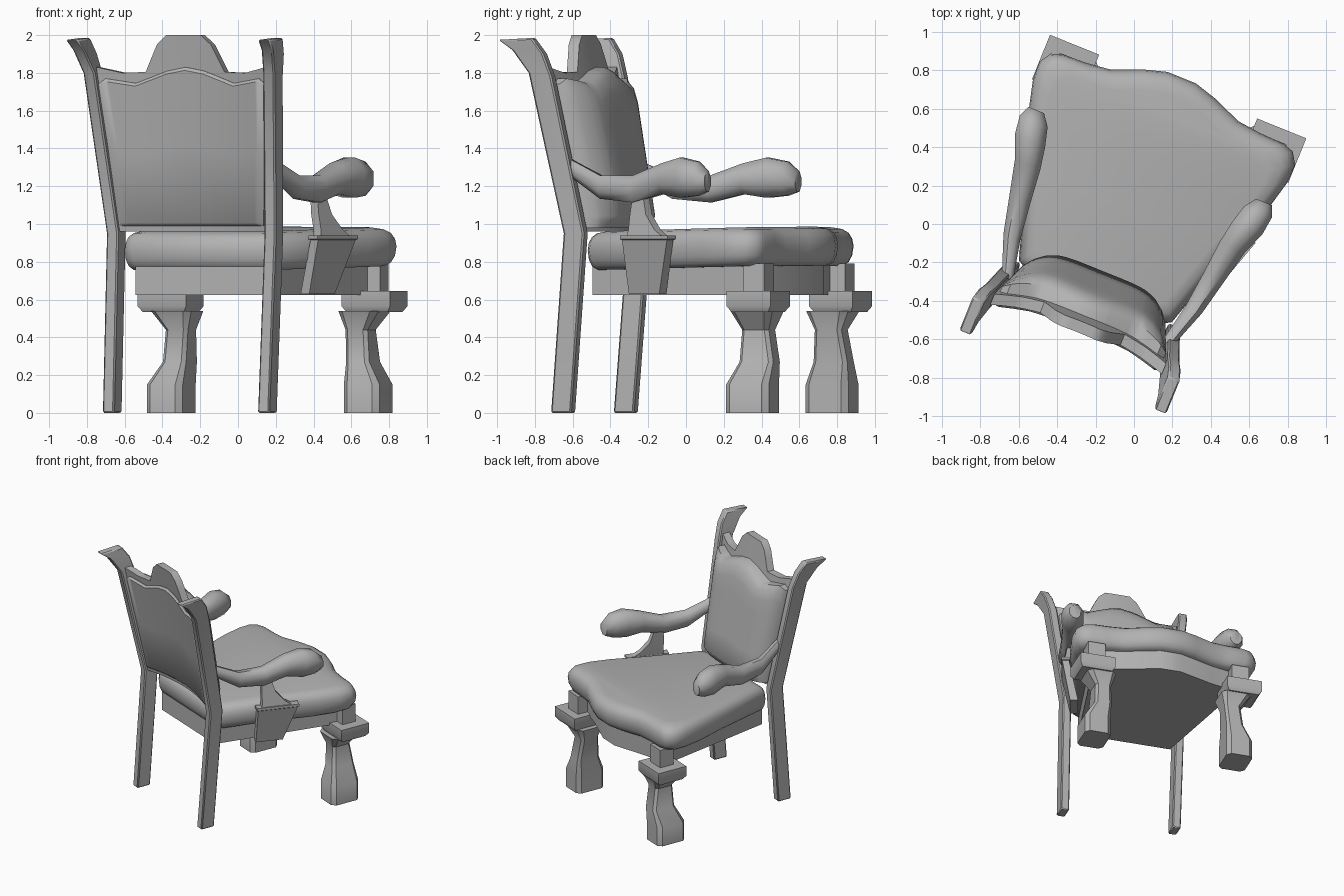
import bpy, bmesh, math
from mathutils import Matrix

cube = bpy.data.objects.get("Cube")
if cube:
    bpy.data.objects.remove(cube, do_unlink=True)

mat = bpy.data.materials.new("plain_grey")
mat.use_nodes = True
mat.diffuse_color = (0.45, 0.45, 0.45, 1)
mat.node_tree.nodes["Principled BSDF"].inputs["Base Color"].default_value = mat.diffuse_color

# The whole chair is turned about the vertical axis
PLACE = Matrix.Rotation(math.radians(-22), 4, 'Z') @ Matrix.Translation((-0.055, 0, 0))


def lerp_table(table, v):
    """Piecewise linear lookup in (key, value) pairs."""
    for (a, p), (b, q) in zip(table, table[1:]):
        if v <= b:
            return p + (q - p) * max(0, v - a) / (b - a)
    return table[-1][1]


def loft(name, rings, mirror=False, bevel=0, angle=35):
    """Skin equal, even-length rings of points and cap both ends with quads."""
    bm = bmesh.new()
    rows = [[bm.verts.new(p) for p in ring] for ring in rings]
    n = len(rows[0])
    for lo, hi in zip(rows, rows[1:]):
        for i in range(n):
            j = (i + 1) % n
            bm.faces.new((lo[i], lo[j], hi[j], hi[i]))
    for row in (rows[0], rows[-1]):
        for i in range(n // 2 - 1):
            bm.faces.new((row[i], row[i + 1], row[n - 2 - i], row[n - 1 - i]))
    bmesh.ops.recalc_face_normals(bm, faces=bm.faces)
    mesh = bpy.data.meshes.new(name)
    bm.to_mesh(mesh)
    bm.free()
    mesh.materials.append(mat)
    obj = bpy.data.objects.new(name, mesh)
    bpy.context.collection.objects.link(obj)
    obj.matrix_world = PLACE
    if bevel:
        mod = obj.modifiers.new("bevel", 'BEVEL')
        mod.width = bevel
        mod.segments = 1
        mod.limit_method = 'ANGLE'
    if mirror:
        obj.modifiers.new("mirror", 'MIRROR').use_mirror_merge = False
    bpy.ops.object.select_all(action='DESELECT')
    obj.select_set(True)
    bpy.context.view_layer.objects.active = obj
    bpy.ops.object.shade_smooth_by_angle(angle=math.radians(angle))


def rect(x, y, z, hx, hy, cut=0, turn=0):
    """Rectangle ring, turned about z, with cut corners when cut is above zero."""
    c = cut * min(hx, hy)
    half = [(hx - c, -hy), (hx, c - hy), (hx, hy - c), (hx - c, hy)] if cut else [(hx, -hy), (hx, hy)]
    ring = half + [(-u, v) for u, v in reversed(half)]
    cs, sn = math.cos(math.radians(turn)), math.sin(math.radians(turn))
    return [(x + u * cs - v * sn, y + u * sn + v * cs, z) for u, v in ring]


def outline(half, z, k, tilt=0):
    """Symmetric ring from the right half of an outline, scaled about its middle."""
    right = [(x * k, (y - 0.12) * k + 0.12, z + tilt * y) for x, y in half]
    return right + [(-x, y, h) for x, y, h in reversed(right)]


# Seat rail and cushion
rail = [(0.365, -0.41), (0.57, 0.58), (0.36, 0.63), (0.08, 0.73)]
loft("seat_rail", [outline(rail, z, 1) for z in (0.625, 0.79)])
pad = [(0.38, -0.43), (0.43, -0.40), (0.57, 0.05), (0.672, 0.33), (0.715, 0.50), (0.718, 0.60),
       (0.68, 0.66), (0.62, 0.68), (0.49, 0.685), (0.36, 0.70), (0.20, 0.765), (0.08, 0.80)]
levels = [(0.765, 0.92), (0.785, 0.965), (0.82, 0.99), (0.87, 1), (0.91, 0.99),
          (0.94, 0.965), (0.96, 0.92), (0.97, 0.84)]
loft("seat_cushion", [outline(pad, z, k, 0.02) for z, k in levels], angle=50)

# Front legs with caps and corner blocks
leg = [(0, 0.562, 0.585, 0.102, 0.122), (0.15, 0.562, 0.585, 0.102, 0.122),
       (0.27, 0.523, 0.61, 0.066, 0.096), (0.44, 0.513, 0.60, 0.063, 0.076),
       (0.54, 0.535, 0.60, 0.115, 0.12)]
loft("front_legs", [rect(x, y, z, hx, hy, 0.3) for z, x, y, hx, hy in leg], True)
loft("leg_caps", [rect(0.582, 0.625, z, 0.138 - d, 0.125 - d)
                  for z, d in ((0.535, 0.02), (0.565, 0), (0.645, 0))], True)
loft("corner_blocks", [rect(0.57, 0.622, z, 0.068, 0.06) for z in (0.62, 0.79)], True)

# Back posts: a side profile given width and outward lean
lean = [(0, 0.443), (0.95, 0.45), (1.8, 0.513), (1.98, 0.55)]
side = [(-0.487, 0), (-0.412, 0.95), (-0.572, 1.78), (-0.61, 1.9), (-0.67, 1.985),
        (-0.86, 1.975), (-0.785, 1.92), (-0.703, 1.8), (-0.528, 0.95), (-0.603, 0)]
loft("back_posts", [[(lerp_table(lean, z) + w, y, z) for y, z in side] for w in (-0.033, 0.033)],
     True, 0.008)


# Curved leaning slabs that make up the back
def slab(name, top, bottom, narrow, wide, steps, rear, front):
    reach = top[-1][0]
    keys = [i / 8 for i in range(9)] + [x / reach for x, _ in top]
    cols = sorted({round(c, 3) for k in keys for c in (-k, k)})
    rings = []
    for t in steps:
        near, far = [], []
        for s in cols:
            z = bottom + (lerp_table(top, abs(s) * reach) - bottom) * t
            x = s * (narrow + (wide - narrow) * (z - bottom) / (1.8 - bottom))
            y = -0.47 - 0.16 * (z - 0.95) / 0.85
            near.append((x, y + front(s, t), z))
            far.append((x, y + rear(s, t), z))
        rings.append(near + far[::-1])
    loft(name, rings, angle=45)


def bow(s):
    return 0.07 * (1 - s * s)


def puff(s, t):
    edge = lerp_table([(0, 0.6), (0.08, 1), (0.85, 1), (0.95, 0.9), (1, 0.62)], t)
    return 0.06 + 0.14 * edge * (1 - abs(s) ** 5)


crest = [(0, 2.0), (0.095, 2.0), (0.15, 1.95), (0.225, 1.805), (0.35, 1.80), (0.48, 1.83)]
slab("back_frame", crest, 0.96, 0.415, 0.48, [i / 6 for i in range(7)],
     lambda s, t: bow(s) - 0.035, lambda s, t: bow(s) + 0.025)
soft_top = [(0, 1.83), (0.10, 1.81), (0.27, 1.745), (0.42, 1.77), (0.46, 1.74)]
slab("back_cushion", soft_top, 0.98, 0.40, 0.465, [0, 0.04, 0.08, 0.3, 0.5, 0.7, 0.85, 0.95, 1],
     lambda s, t: bow(s) - 0.02, puff)
slab("rear_panel", soft_top, 0.99, 0.41, 0.482, [0, 0.02, 0.5, 0.98, 1],
     lambda s, t: bow(s) - (0.055 if 0 < t < 1 and abs(s) < 0.99 else 0.04),
     lambda s, t: bow(s))

# Arms: octagonal sections along a path, ending in a knob
path = [(0.45, -0.51, 1.305, 0.032, 0.045), (0.51, -0.30, 1.195, 0.048, 0.063),
        (0.545, -0.10, 1.185, 0.06, 0.072), (0.575, 0.08, 1.24, 0.073, 0.083),
        (0.61, 0.20, 1.245, 0.087, 0.108), (0.63, 0.30, 1.24, 0.08, 0.092),
        (0.64, 0.36, 1.225, 0.045, 0.055)]
turns = [math.radians(45 * i + 22.5) for i in range(8)]
loft("arms", [[(x + 1.06 * w * math.cos(a), y, z + 1.06 * h * math.sin(a)) for a in turns]
              for x, y, z, w, h in path], True, angle=50)

# Single arm support on the left: thin flared bracket along the seat, curved neck above
bracket = [(0.63, 0.522, -0.03, 0.03, 0.105), (0.915, 0.598, 0, 0.026, 0.155),
           (0.92, 0.598, 0, 0.032, 0.165), (0.94, 0.598, 0, 0.032, 0.165)]
loft("arm_bracket", [rect(x, y, z, hx, hy, turn=-18) for z, x, y, hx, hy in bracket])
neck = [(0.93, 0.595, 0, 0.026, 0.125), (0.97, 0.58, -0.025, 0.026, 0.09),
        (1.05, 0.555, -0.055, 0.026, 0.055), (1.17, 0.535, -0.065, 0.024, 0.032)]
loft("arm_neck", [rect(x, y, z, hx, hy, turn=-18) for z, x, y, hx, hy in neck])
